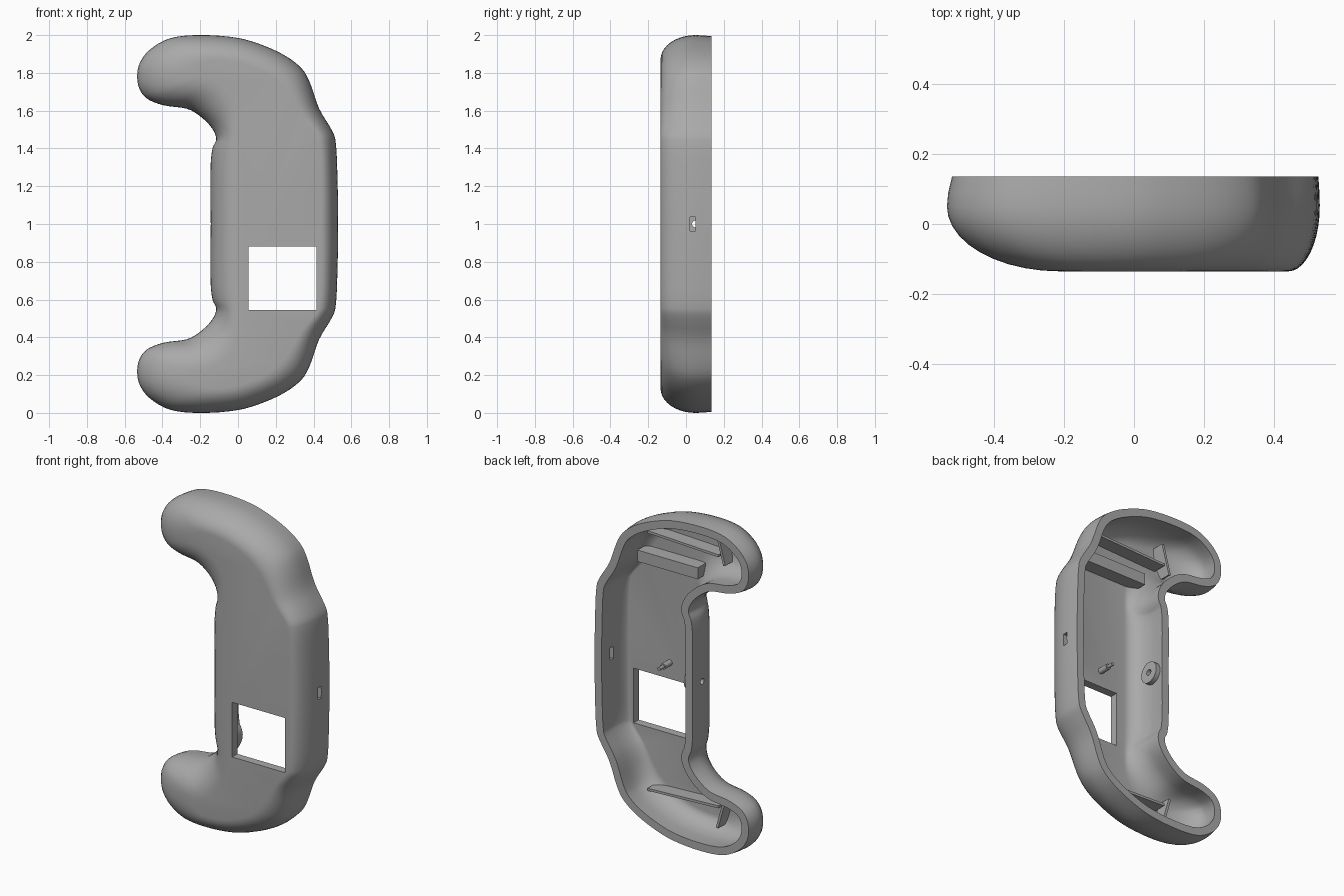
import bpy, bmesh, math
from mathutils import Vector

cube = bpy.data.objects.get("Cube")
if cube:
    bpy.data.objects.remove(cube, do_unlink=True)

grey = bpy.data.materials.new("grey plastic")
grey.use_nodes = True
colour = (0.4, 0.4, 0.4, 1)
grey.diffuse_color = colour
grey.node_tree.nodes["Principled BSDF"].inputs["Base Color"].default_value = colour

BACK, FRONT, WALL = 0.135, -0.135, 0.05


def add_object(name, bm):
    bmesh.ops.recalc_face_normals(bm, faces=bm.faces[:])
    mesh = bpy.data.meshes.new(name)
    bm.to_mesh(mesh)
    bm.free()
    obj = bpy.data.objects.new(name, mesh)
    mesh.materials.append(grey)
    bpy.context.collection.objects.link(obj)
    return obj


def box(name, x0, x1, y0, y1, z0, z1):
    bm = bmesh.new()
    bmesh.ops.create_cube(bm, size=1)
    for v in bm.verts:
        v.co = (x0 if v.co.x < 0 else x1, y0 if v.co.y < 0 else y1, z0 if v.co.z < 0 else z1)
    return add_object(name, bm)


def rod(name, start, end, radius):
    a, b = Vector(start), Vector(end)
    bm = bmesh.new()
    bmesh.ops.create_cone(bm, cap_ends=True, segments=24, radius1=radius, radius2=radius, depth=(b - a).length)
    turn = (b - a).to_track_quat("Z", "Y")
    for v in bm.verts:
        v.co = turn @ v.co + (a + b) / 2
    return add_object(name, bm)


def rib(name, a, b, y0, y1, thick=0.015):
    """Upright plate between two points (x, z) of the shell floor."""
    a, b = Vector(a), Vector(b)
    d = (b - a).normalized()
    side = Vector((-d.y, d.x)) * thick / 2
    bm = bmesh.new()
    ring = [bm.verts.new((p.x, y0, p.y)) for p in (a + side, b + side, b - side, a - side)]
    base = bm.faces.new(ring)
    out = bmesh.ops.extrude_face_region(bm, geom=[base])
    for v in out["geom"]:
        if isinstance(v, bmesh.types.BMVert):
            v.co.y = y1
    return add_object(name, bm)


# Upper half of the outline: edge x, z and the matching flat-front x, z
half = [
    (.53, 1, .44, 1), (.525, 1.3, .44, 1.3), (.515, 1.45, .43, 1.44), (.495, 1.5, .41, 1.48),
    (.43, 1.61, .34, 1.56), (.38, 1.75, .27, 1.68), (.34, 1.82, .22, 1.74), (.26, 1.885, .16, 1.79),
    (.14, 1.943, .08, 1.83), (0, 1.985, -.02, 1.86), (-.2, 2, -.12, 1.87), (-.36, 1.983, -.17, 1.86),
    (-.47, 1.92, -.2, 1.84), (-.525, 1.84, -.21, 1.82), (-.53, 1.74, -.21, 1.8), (-.49, 1.67, -.2, 1.78),
    (-.4, 1.63, -.17, 1.77), (-.27, 1.61, -.12, 1.75), (-.2, 1.57, -.06, 1.71), (-.14, 1.51, -.01, 1.62),
    (-.115, 1.45, .0, 1.5), (-.135, 1.4, .0, 1.4), (-.145, 1.31, .0, 1.3), (-.145, 1, .0, 1),
]
loop = [Vector(p) for p in half]
loop += [Vector((p[0], 2 - p[1], p[2], 2 - p[3])) for p in reversed(half[1:-1])]


def smooth_loop(pts, steps):
    """Closed spline through the points."""
    res, n = [], len(pts)
    for i in range(n):
        a, b, c, d = (pts[(i + k) % n] for k in (-1, 0, 1, 2))
        s = [(c - b).length, (b - a).length, (d - c).length]
        m0 = (c - a) / (s[0] + s[1]) * s[0]
        m1 = (d - b) / (s[0] + s[2]) * s[0]
        for k in range(steps):
            t = k / steps
            u = 1 - t
            res.append(b * (u * u * (1 + 2 * t)) + m0 * (t * u * u) + c * (t * t * (3 - 2 * t)) - m1 * (t * t * u))
    return res


path = smooth_loop(loop, 4)
edge = [p.xy for p in path]
core = [p.zw for p in path]
inner = []
for i, p in enumerate(edge):
    d = (edge[(i + 1) % len(edge)] - edge[i - 1]).normalized()
    inner.append(p + Vector((-d.y, d.x)) * WALL)

# Shell: outer skin, rim and inner skin, lofted from the outline
bm = bmesh.new()


def ring(line, f, y):
    pts = [a.lerp(b, f) for a, b in zip(line, core)]
    return [bm.verts.new((p.x, y, p.y)) for p in pts]


def skin(line, front):
    rings = [ring(line, 0.045, BACK), ring(line, 0.012, 0.09)]
    for k in range(11):
        a = math.pi / 2 * k / 10
        rings.append(ring(line, 1 - math.cos(a), 0.05 + (front - 0.05) * math.sin(a)))
    for a, b in zip(rings, rings[1:]):
        bridge(a, b)
    bm.faces.new(rings[-1])
    return rings[0]


def bridge(a, b):
    n = len(a)
    for i in range(n):
        j = (i + 1) % n
        bm.faces.new((a[i], a[j], b[j], b[i]))


bridge(skin(edge, FRONT), skin(inner, FRONT + WALL))
shell = add_object("shell", bm)

# Openings: front window, side slot, grip hole and window screw holes
cutters = [
    box("window_cutter", .055, .415, -.3, .0, .545, .88),
    box("slot_cutter", .4, .6, .02, .05, .963, 1.037),
    rod("grip_hole_cutter", (-.3, .05, 1), (.0, .05, 1), .018),
]
cutters += [rod("screw_hole_cutter", (.035, -.11, z), (.1, -.11, z), .012) for z in (.63, .8)]


def cut(obj, tool):
    mod = obj.modifiers.new("cut", "BOOLEAN")
    mod.operation, mod.solver, mod.object = "DIFFERENCE", "EXACT", tool
    bpy.context.view_layer.objects.active = obj
    bpy.ops.object.modifier_apply(modifier=mod.name)


boss = rod("grip_boss", (-.11, .05, 1), (-.065, .05, 1), .065)
for tool in cutters:
    cut(shell, tool)
cut(boss, cutters[2])
for tool in cutters:
    bpy.data.objects.remove(tool, do_unlink=True)

# Inside fittings: peg, cross bar and ribs in both horns
FLOOR = FRONT + WALL - 0.01
peg = rod("peg", (.17, FLOOR, .98), (.17, -.02, .98), .018)
peg_tip = rod("peg_tip", (.17, -.03, .98), (.17, .02, .98), .01)
box("cross_bar", -.08, .33, FLOOR, .0, 1.59, 1.66)
for name, side in (("upper", 1), ("lower", -1)):
    rib(name + "_long_rib", (.26, 1 + .79 * side), (-.22, 1 + .77 * side), FLOOR, .0)
    rib(name + "_cross_rib", (-.26, 1 + .72 * side), (-.21, 1 + .9 * side), FLOOR, .0)

for obj in (shell, boss, peg, peg_tip):
    bpy.ops.object.select_all(action="DESELECT")
    obj.select_set(True)
    bpy.context.view_layer.objects.active = obj
    bpy.ops.object.shade_smooth_by_angle(angle=math.radians(35))
